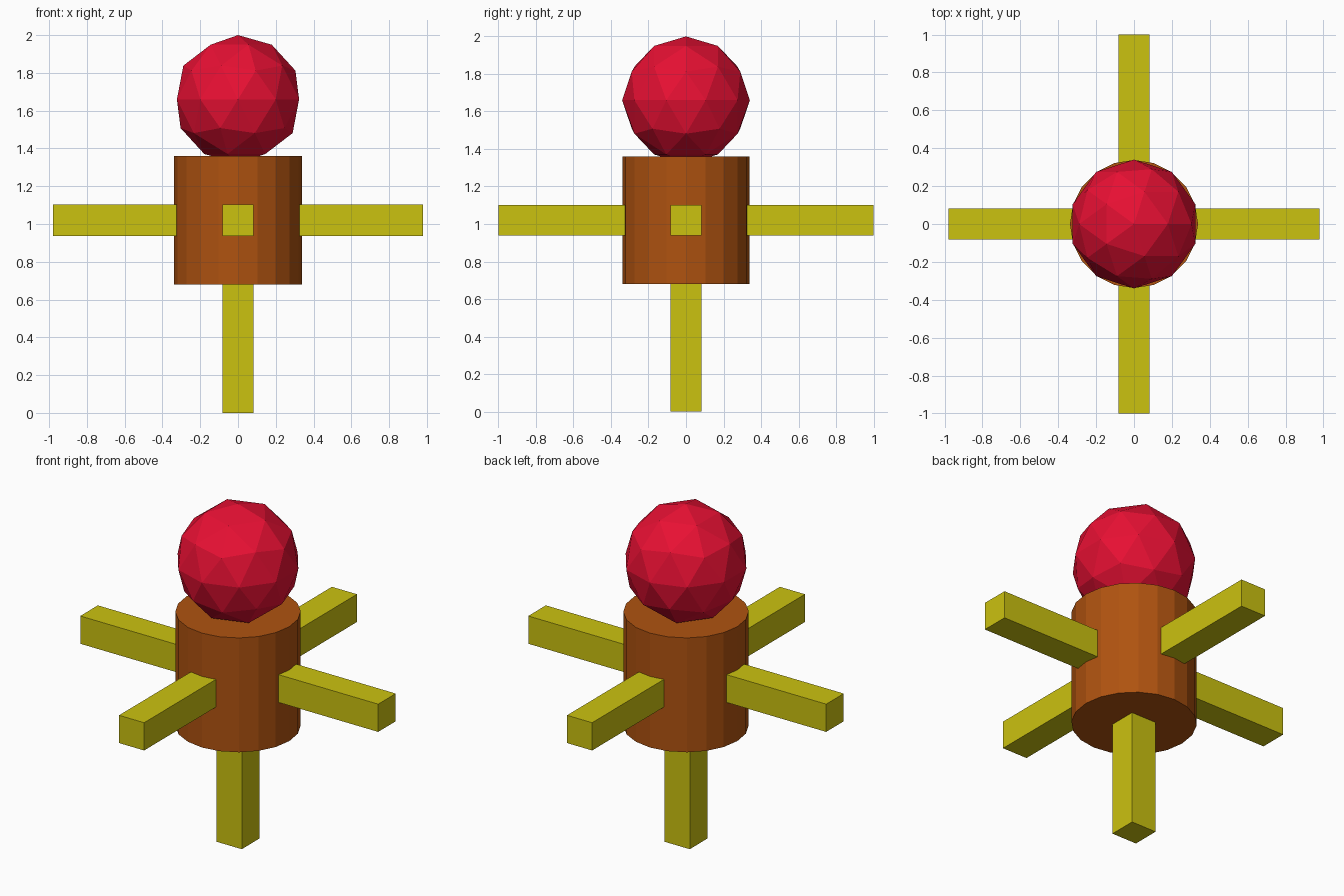
import bpy
import math

if "Cube" in bpy.data.objects:
    bpy.data.objects.remove(bpy.data.objects["Cube"])


def paint(obj, name, mat):
    obj.name = name
    obj.data.materials.append(mat)


def material(name, rgb):
    mat = bpy.data.materials.new(name)
    mat.diffuse_color = (*rgb, 1)
    mat.use_nodes = True
    mat.node_tree.nodes["Principled BSDF"].inputs["Base Color"].default_value = mat.diffuse_color
    return mat


red = material("red", (0.80, 0.005, 0.033))
brown = material("brown", (0.43, 0.086, 0.005))
yellow = material("yellow", (0.60, 0.54, 0.005))

R = 0.34           # radius of head and body
BODY_Z = 1.02      # height of body centre
THICK = 0.165      # thickness of limbs


def bar(name, start, end):
    """Square bar spanning two points along one axis."""
    size = [abs(b - a) or THICK for a, b in zip(start, end)]
    mid = [(a + b) / 2 for a, b in zip(start, end)]
    bpy.ops.mesh.primitive_cube_add(size=1, location=mid)
    obj = bpy.context.object
    obj.scale = size
    paint(obj, name, yellow)


# Faceted ball head
bpy.ops.mesh.primitive_ico_sphere_add(subdivisions=2, radius=R, location=(0, 0, 1.66))
paint(bpy.context.object, "head", red)

# Cylindrical body
bpy.ops.mesh.primitive_cylinder_add(vertices=20, radius=0.338, depth=0.68,
                                    location=(0, 0, BODY_Z))
paint(bpy.context.object, "body", brown)

# Four arms and one leg
for side, s in (("left", -1), ("right", 1)):
    bar(side + "_arm", (s * 0.30, 0, BODY_Z), (s * 0.98, 0, BODY_Z))
for side, s in (("front", -1), ("back", 1)):
    bar(side + "_arm", (0, s * 0.32, BODY_Z), (0, s * 1.0, BODY_Z))
bar("leg", (0, 0, 0), (0, 0, 0.70))
